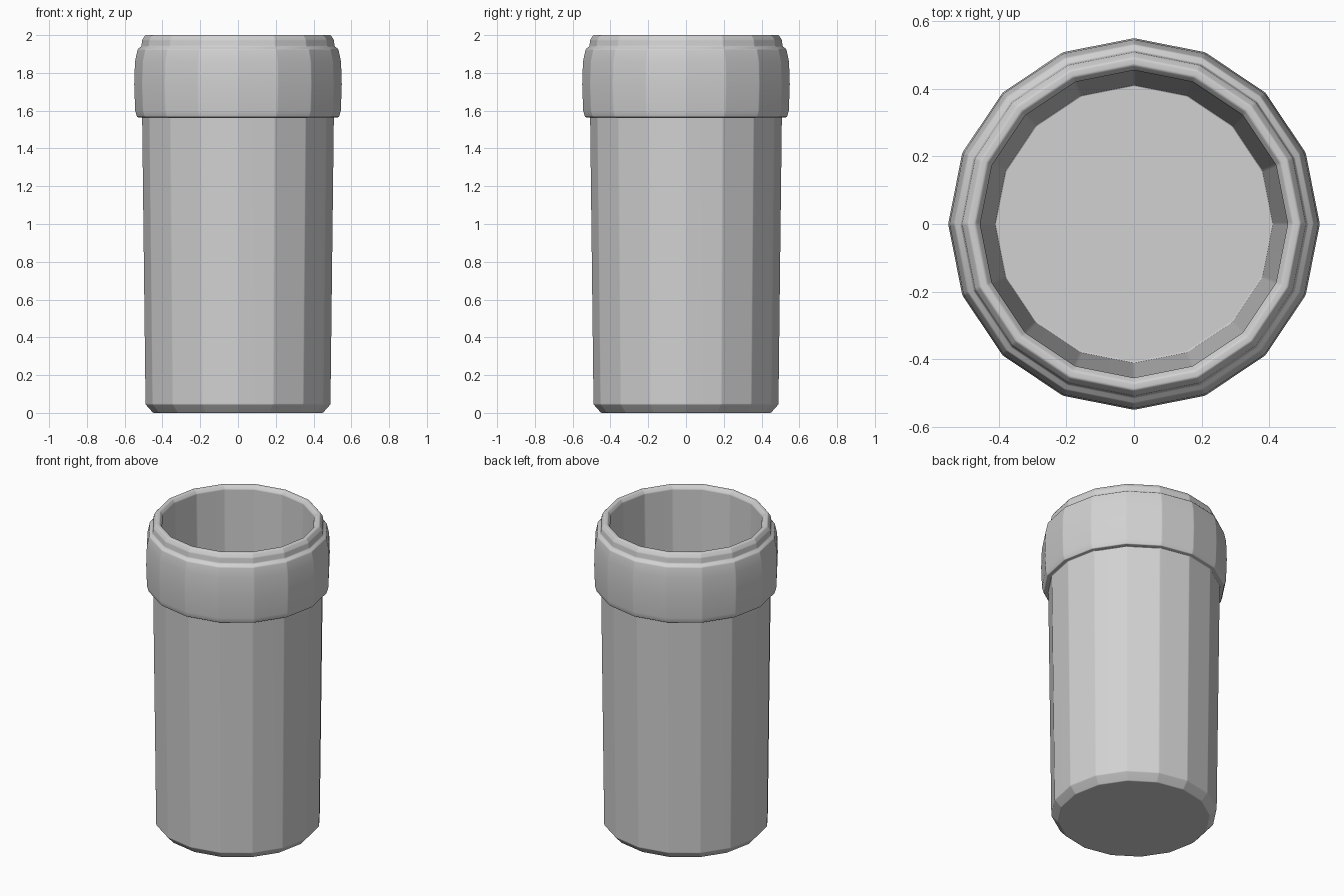
import bpy
import bmesh
from math import cos, sin, tau

SIDES = 16

cube = bpy.data.objects.get("Cube")
if cube:
    bpy.data.objects.remove(cube, do_unlink=True)

grey = bpy.data.materials.new("plain grey")
grey.use_nodes = True
colour = (0.64, 0.64, 0.64, 1)
grey.diffuse_color = colour
grey.node_tree.nodes["Principled BSDF"].inputs["Base Color"].default_value = colour


def lathe(name, profile):
    """Turn a closed (radius, height) outline into a faceted solid."""
    bm = bmesh.new()
    rings = []
    for r, z in profile:
        rings.append([bm.verts.new((r * cos(tau * i / SIDES), r * sin(tau * i / SIDES), z))
                      for i in range(SIDES)])
    for low, high in zip(rings, rings[1:]):
        for i in range(SIDES):
            j = (i + 1) % SIDES
            bm.faces.new((low[i], low[j], high[j], high[i]))
    # Close the underside and the inner floor
    bm.faces.new(rings[0])
    bm.faces.new(rings[-1])
    bmesh.ops.recalc_face_normals(bm, faces=bm.faces)
    for face in bm.faces:
        face.smooth = True
    mesh = bpy.data.meshes.new(name)
    bm.to_mesh(mesh)
    bm.free()
    mesh.materials.append(grey)
    obj = bpy.data.objects.new(name, mesh)
    bpy.context.collection.objects.link(obj)
    # Narrow soft edges between flat facets
    bevel = obj.modifiers.new("soft edges", "BEVEL")
    bevel.width = 0.005
    bevel.segments = 2
    bevel.limit_method = "ANGLE"
    bevel.angle_limit = 0.26
    obj.modifiers.new("facet shading", "WEIGHTED_NORMAL")
    return obj


# Tapered cup with collar, stepped rim and hollow inside
lathe("cup", [
    # base and outer wall
    (0.45, 0), (0.49, 0.045), (0.508, 1.565),
    # collar
    (0.535, 1.565), (0.545, 1.6), (0.55, 1.74), (0.546, 1.86), (0.532, 1.925),
    # step and rim
    (0.512, 1.94), (0.508, 1.975), (0.492, 2), (0.47, 2), (0.455, 1.98),
    # inner wall down to the floor
    (0.412, 0.07),
])
